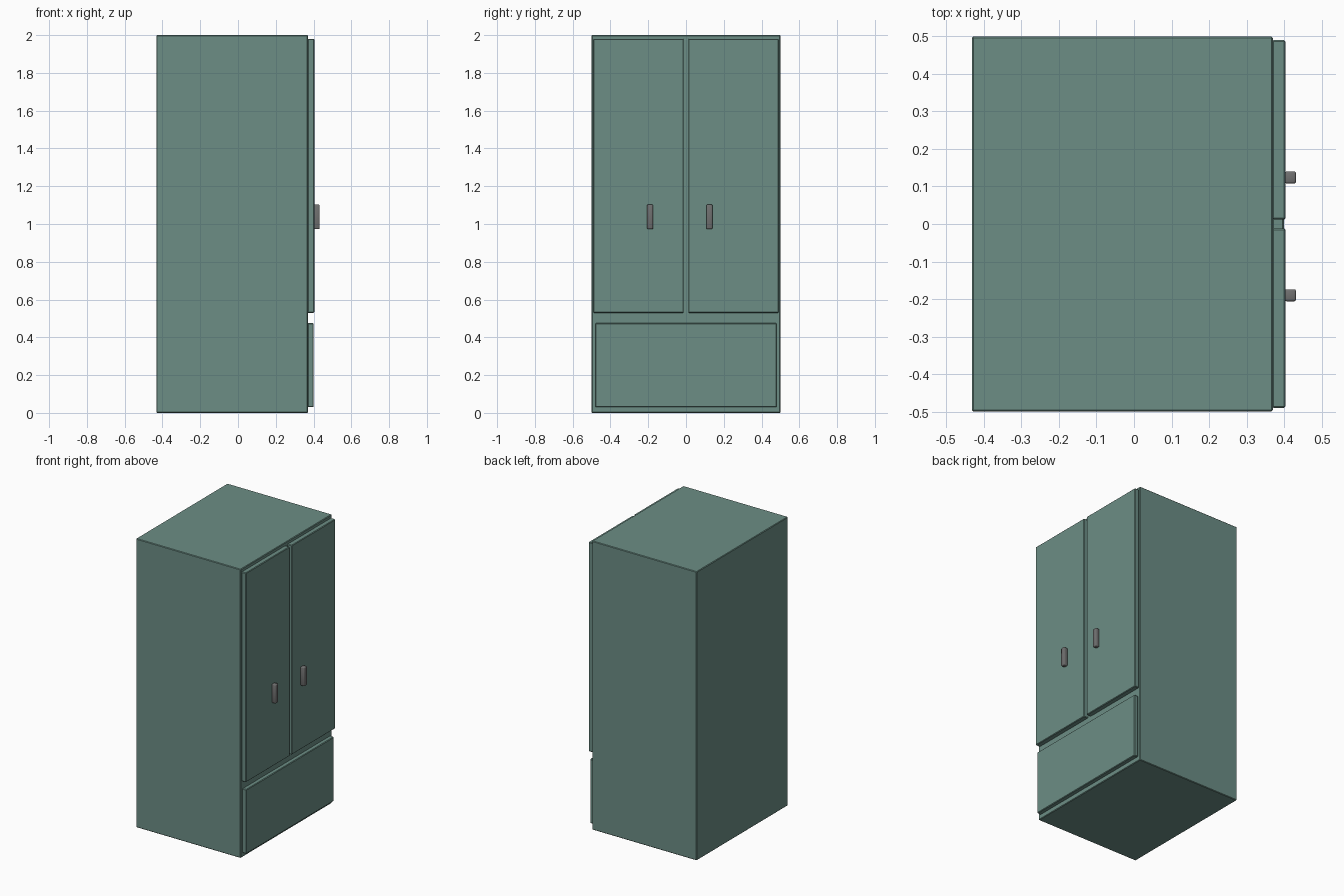
import bpy

if "Cube" in bpy.data.objects:
    bpy.data.objects.remove(bpy.data.objects["Cube"])


def material(name, color):
    m = bpy.data.materials.new(name)
    m.diffuse_color = color
    m.use_nodes = True
    m.node_tree.nodes["Principled BSDF"].inputs["Base Color"].default_value = m.diffuse_color
    return m


PAINT = material("green_paint", (0.15, 0.27, 0.235, 1))
METAL = material("dark_metal", (0.16, 0.16, 0.16, 1))


def box(name, x, y, z, mat, bevel, segments=1):
    """Bevelled box from (min, max) ranges on each axis."""
    bpy.ops.mesh.primitive_cube_add(size=1, location=[sum(r) / 2 for r in (x, y, z)])
    ob = bpy.context.object
    ob.name = name
    ob.scale = [r[1] - r[0] for r in (x, y, z)]
    bpy.ops.object.transform_apply(location=False, rotation=False, scale=True)
    mod = ob.modifiers.new("edge_bevel", 'BEVEL')
    mod.width = bevel
    mod.segments = segments
    bpy.ops.object.modifier_apply(modifier=mod.name)
    ob.data.materials.append(mat)
    return ob


# Cabinet body
box("cabinet_body", (-0.432, 0.37), (-0.5, 0.5), (0, 2), PAINT, 0.004)

# Pair of doors
for side, y in (("left", (-0.49, -0.012)), ("right", (0.012, 0.49))):
    box(side + "_door", (0.368, 0.404), y, (0.53, 1.98), PAINT, 0.004)

# Bottom drawer
box("drawer_front", (0.368, 0.4), (-0.48, 0.48), (0.03, 0.475), PAINT, 0.004)

# Door handles
for side, y in (("left", -0.19), ("right", 0.124)):
    box(side + "_handle", (0.402, 0.432), (y - 0.016, y + 0.016),
        (0.973, 1.103), METAL, 0.005, 2)
    bpy.ops.object.shade_smooth()
